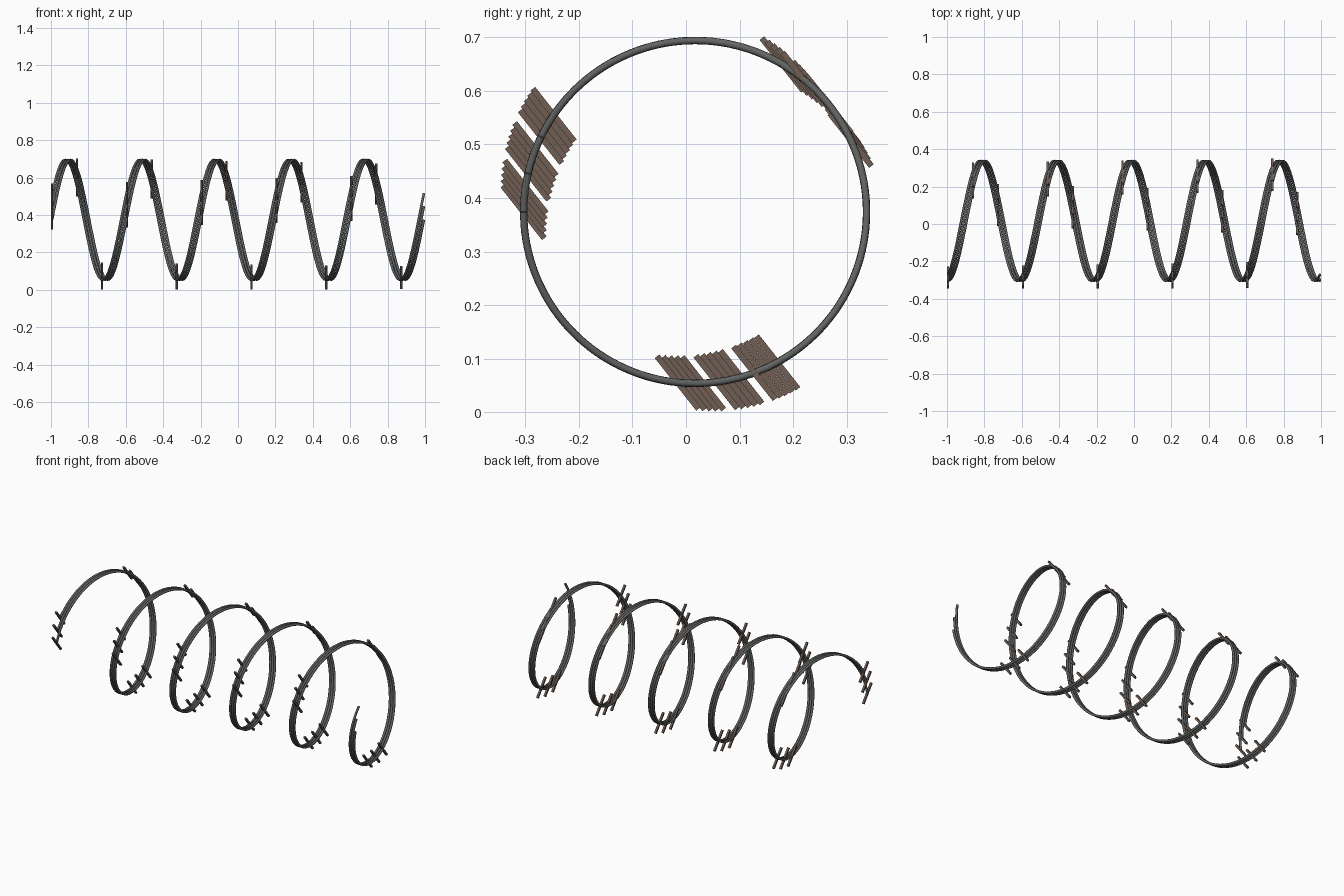
import bpy
from math import sin, cos, radians, atan2
from mathutils import Vector

cube = bpy.data.objects.get("Cube")
if cube:
    bpy.data.objects.remove(cube, do_unlink=True)


def make_material(name, rgb):
    mat = bpy.data.materials.new(name)
    mat.use_nodes = True
    mat.diffuse_color = (*rgb, 1)
    mat.node_tree.nodes["Principled BSDF"].inputs["Base Color"].default_value = (*rgb, 1)
    return mat


steel = make_material("dark steel", (0.125, 0.13, 0.128))
wood = make_material("weathered wood", (0.165, 0.112, 0.088))

CENTRE_Y, CENTRE_Z, RADIUS = 0.017, 0.374, 0.32
START_X, PITCH, TURNS = -0.994, 0.3976, 5
TIE_STEP = 120.7
STEPS_PER_TURN = 72


def helix_point(start, travelled):
    """Point on a rail after turning some degrees from its start angle."""
    a = radians(start - travelled)
    return Vector((START_X + PITCH * travelled / 360,
                   CENTRE_Y + RADIUS * cos(a),
                   CENTRE_Z + RADIUS * sin(a)))


def add_rail(name, start):
    curve = bpy.data.curves.new(name, 'CURVE')
    curve.dimensions = '3D'
    curve.bevel_depth = 0.0068
    curve.bevel_resolution = 2
    curve.use_fill_caps = True
    spline = curve.splines.new('POLY')
    count = TURNS * STEPS_PER_TURN
    spline.points.add(count)
    for i, point in enumerate(spline.points):
        point.co = (*helix_point(start, 360 * i / STEPS_PER_TURN), 1)
    curve.materials.append(steel)
    rail = bpy.data.objects.new(name, curve)
    bpy.context.collection.objects.link(rail)
    # turn the tube into a mesh
    bpy.ops.object.select_all(action='DESELECT')
    rail.select_set(True)
    bpy.context.view_layer.objects.active = rail
    bpy.ops.object.convert(target='MESH')


# One bar mesh shared by every tie
bpy.ops.mesh.primitive_cube_add(size=1)
first = bpy.context.object
tie_mesh = first.data
tie_mesh.name = "tie_bar"
bpy.data.objects.remove(first)
for v in tie_mesh.vertices:
    v.co = (v.co.x * 0.012, v.co.y * 0.125, v.co.z * 0.011)
tie_mesh.materials.append(wood)
tie_tilt = atan2(-0.095, 0.075)

# Three rails, each carrying its own parallel ties
for label, start in (("lower", 180), ("middle", 167), ("upper", 154)):
    add_rail(label + "_rail", start)
    for k in range(15):
        tie = bpy.data.objects.new(f"{label}_tie_{k + 1}", tie_mesh)
        tie.location = helix_point(start, k * TIE_STEP)
        tie.rotation_euler.x = tie_tilt
        bpy.context.collection.objects.link(tie)
